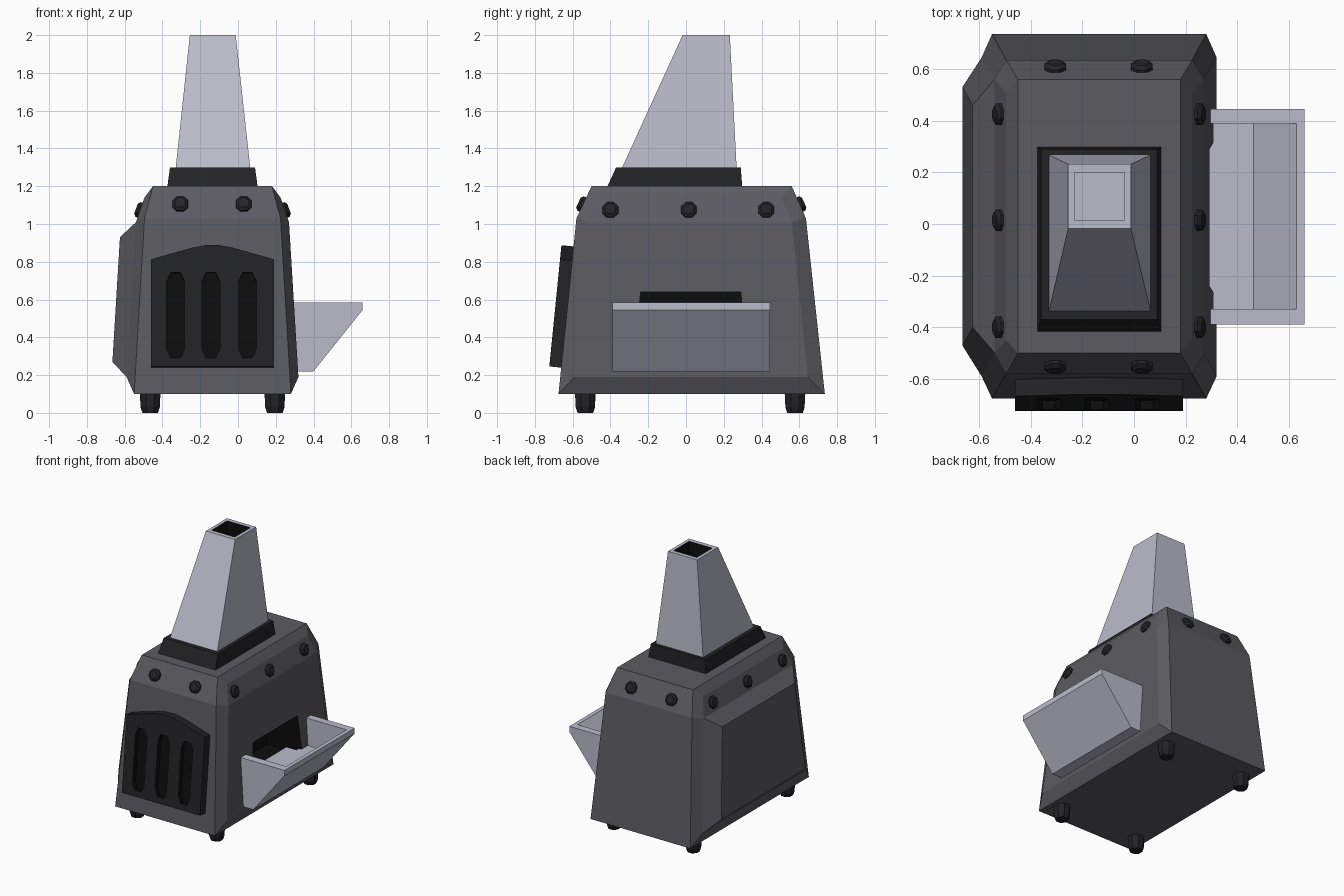
import bpy, bmesh
from math import atan, cos, sin, pi
from mathutils import Matrix, Vector

if "Cube" in bpy.data.objects:
    bpy.data.objects.remove(bpy.data.objects["Cube"])

CX = -0.135  # centre line of the stove body


def material(name, r, g, b):
    m = bpy.data.materials.new(name)
    m.diffuse_color = (r, g, b, 1)
    m.use_nodes = True
    m.node_tree.nodes["Principled BSDF"].inputs["Base Color"].default_value = m.diffuse_color
    return m


GREY = material("iron_grey", 0.105, 0.105, 0.12)
DARK = material("dark_iron", 0.017, 0.017, 0.02)
BLACK = material("soot", 0.004, 0.004, 0.004)
STEEL = material("light_steel", 0.49, 0.5, 0.59)


def make(name, verts, faces, mats, index=0, matrix=None):
    me = bpy.data.meshes.new(name)
    me.from_pydata([tuple(v) for v in verts], [], faces)
    for m in mats:
        me.materials.append(m)
    bm = bmesh.new()
    bm.from_mesh(me)
    bmesh.ops.recalc_face_normals(bm, faces=bm.faces)
    for f in bm.faces:
        f.material_index = index
    if matrix:
        bm.transform(matrix)
    bm.to_mesh(me)
    bm.free()
    ob = bpy.data.objects.new(name, me)
    bpy.context.collection.objects.link(ob)
    return ob


def loft(name, rings, mats, index=0, matrix=None):
    n = len(rings[0])
    verts = [v for r in rings for v in r]
    faces = [(k * n + i, k * n + (i + 1) % n, (k + 1) * n + (i + 1) % n, (k + 1) * n + i)
             for k in range(len(rings) - 1) for i in range(n)]
    faces += [tuple(range(n)), tuple(range(len(verts) - n, len(verts)))]
    return make(name, verts, faces, mats, index, matrix)


def prism_y(name, profile, y0, y1, mats, index=0, matrix=None):
    return loft(name, [[(x, y, z) for x, z in profile] for y in (y0, y1)], mats, index, matrix)


def rect(x0, x1, y0, y1, z):
    return [(x0, y0, z), (x1, y0, z), (x1, y1, z), (x0, y1, z)]


def octagon(r, z, x=0, y=0):
    return [(x + r * cos(pi / 8 + i * pi / 4), y + r * sin(pi / 8 + i * pi / 4), z) for i in range(8)]


def cut(ob, cutter):
    mod = ob.modifiers.new("cut", 'BOOLEAN')
    mod.object = cutter
    mod.operation = 'DIFFERENCE'
    mod.solver = 'EXACT'
    bpy.context.view_layer.objects.active = ob
    bpy.ops.object.modifier_apply(modifier=mod.name)
    bpy.data.objects.remove(cutter)


# Body: end-face corners (F) and side-plate corners (S) at three levels
F = [(0.10, 0.415, -0.675, 0.735), (1.03, 0.36, -0.58, 0.635), (1.20, 0.315, -0.50, 0.56)]
S = [(0.19, 0.455, -0.59, 0.645), (1.01, 0.405, -0.50, 0.56), (1.14, 0.36, -0.45, 0.505)]
verts = []
for (z, w, a, b), (sz, sw, sa, sb) in zip(F, S):
    verts += [(CX - w, a, z), (CX + w, a, z), (CX + sw, sa, sz), (CX + sw, sb, sz),
              (CX + w, b, z), (CX - w, b, z), (CX - sw, sb, sz), (CX - sw, sa, sz)]
faces = [(k * 8 + i, k * 8 + (i + 1) % 8, k * 8 + 8 + (i + 1) % 8, k * 8 + 8 + i)
         for k in range(2) for i in range(8) if (k, i) != (0, 6)]
for k in (0, 16):
    faces += [(k, k + 1, k + 4, k + 5), (k + 1, k + 2, k + 3, k + 4), (k + 5, k + 6, k + 7, k)]
# raised panel on the left side
verts += [(-0.665, 0.53, 0.27), (-0.665, -0.47, 0.27), (-0.625, -0.40, 0.93), (-0.625, 0.46, 0.93)]
side = (6, 7, 15, 14)
faces += [(side[i], side[(i + 1) % 4], 24 + (i + 1) % 4, 24 + i) for i in range(4)]
faces.append((24, 25, 26, 27))
body = make("stove_body", verts, faces, [GREY, BLACK])

# Feed opening in the right side
cut(body, loft("opening_cutter", [rect(0.02, 0.6, -0.27, 0.32, 0.34),
                                  rect(0.02, 0.6, -0.24, 0.29, 0.64)], [GREY, BLACK], 1))

# Feed tray with sloped outer wall
tray = prism_y("feed_tray", [(0.285, 0.22), (0.40, 0.22), (0.66, 0.545), (0.66, 0.585), (0.285, 0.585)],
               -0.39, 0.445, [STEEL])
cut(tray, prism_y("tray_cutter", [(0.1, 0.38), (0.463, 0.38), (0.63, 0.585), (0.63, 0.7), (0.1, 0.7)],
                  -0.33, 0.39, [STEEL]))
loft("tray_floor_lip", [rect(0.2, 0.30, -0.24, 0.29, 0.35), rect(0.2, 0.30, -0.24, 0.29, 0.379)], [STEEL])

# Front door, leaning with the front face
lean = Matrix.Translation((0, -0.672, 0.1)) @ Matrix.Rotation(-atan(0.1), 4, 'X')
door_profile = [(-0.46, 0.14), (0.19, 0.14), (0.19, 0.71), (-0.02, 0.77), (-0.095, 0.785),
                (-0.175, 0.785), (-0.25, 0.77), (-0.46, 0.71)]
door = prism_y("front_door", door_profile, -0.066, 0.015, [DARK, BLACK], 0, lean)
for c in (-0.33, -0.143, 0.05):
    slot = [(c + sx * w, z) for sx, w, z in
            ((-1, 0.025, 0.185), (1, 0.025, 0.185), (1, 0.048, 0.235), (1, 0.048, 0.59),
             (1, 0.025, 0.64), (-1, 0.025, 0.64), (-1, 0.048, 0.59), (-1, 0.048, 0.235))]
    cut(door, prism_y("slot_cutter", slot, -0.2, -0.03, [DARK, BLACK], 1, lean))

# Chimney collar and tapered chimney
loft("chimney_collar", [rect(-0.375, 0.105, -0.42, 0.298, 1.19),
                        rect(-0.36, 0.09, -0.37, 0.29, 1.30)], [DARK])
chimney = loft("chimney", [rect(-0.33, 0.065, -0.34, 0.268, 1.295),
                           rect(-0.255, -0.012, -0.018, 0.232, 2.0)], [STEEL, BLACK])
flue = loft("flue_cutter", [rect(-0.23, -0.037, 0.015, 0.2, 1.65),
                            rect(-0.23, -0.037, 0.015, 0.2, 2.1)], [STEEL, BLACK], 1)
flue.data.polygons[4].material_index = 0
cut(chimney, flue)


# Bolts on the sloped shoulder band
def bolt(name, pos, normal):
    m = Matrix.Translation(pos) @ Vector(normal).to_track_quat('Z', 'Y').to_matrix().to_4x4()
    loft(name, [octagon(0.045, -0.015), octagon(0.045, 0.014), octagon(0.03, 0.026)], [DARK], 0, m)


for x in (-0.305, 0.03):
    bolt("front_bolt", (x, -0.546, 1.103), (0, -0.9, 0.42))
    bolt("back_bolt", (x, 0.602, 1.103), (0, 0.9, 0.42))
for y in (-0.40, 0.015, 0.425):
    for s, label in ((1, "right_bolt"), (-1, "left_bolt")):
        bolt(label, (CX + s * 0.381, y, 1.072), (s * 0.94, 0, 0.33))

# Feet
for x in (-0.465, 0.195):
    for y in (-0.533, 0.577):
        loft("foot", [octagon(0.045, 0, x, y), octagon(0.055, 0.03, x, y), octagon(0.06, 0.12, x, y)], [DARK])
